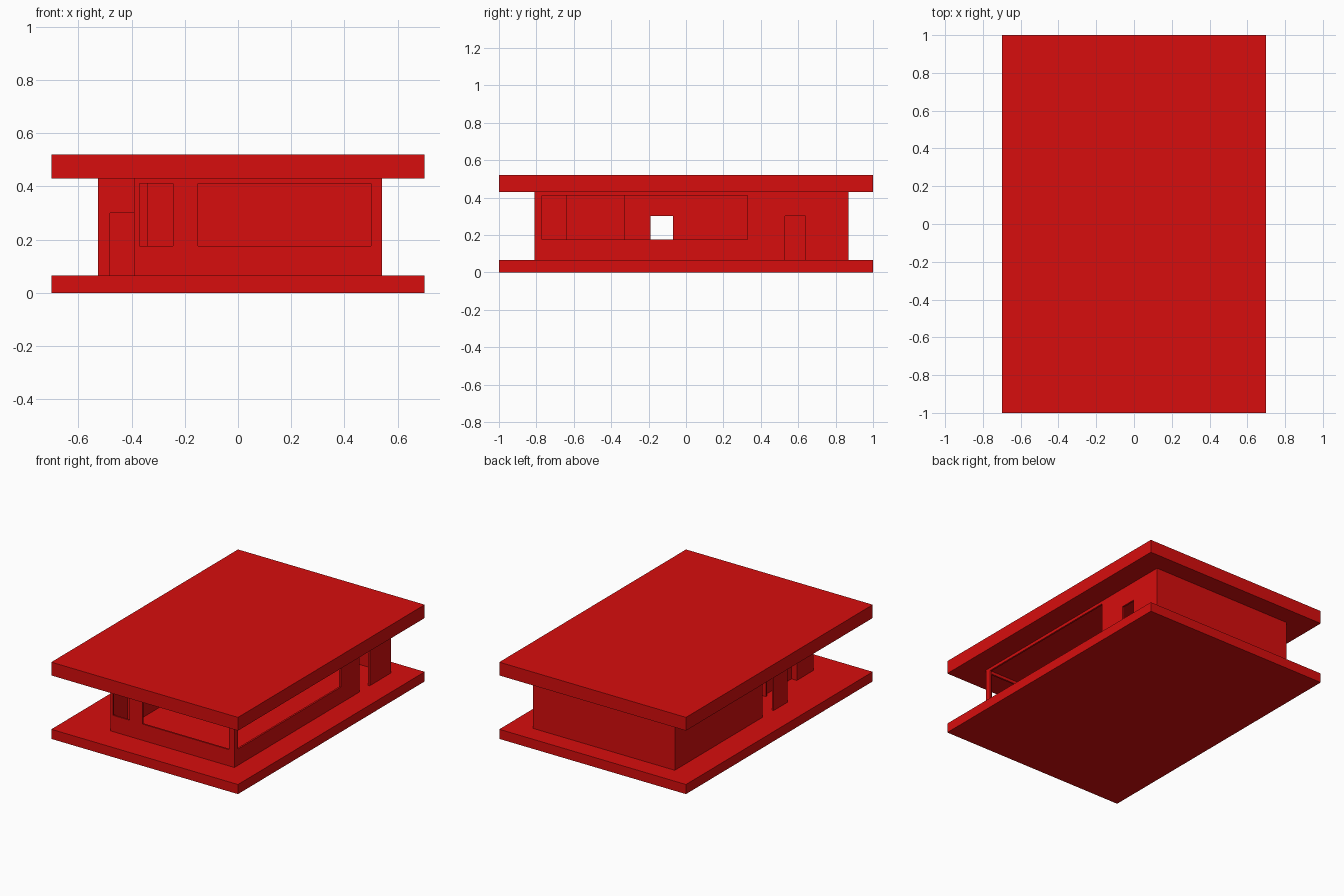
import bpy
import bmesh

cube = bpy.data.objects.get("Cube")
if cube:
    bpy.data.objects.remove(cube, do_unlink=True)

BASE_TOP, ROOF_BOTTOM, HEIGHT = 0.065, 0.43, 0.52
WALL = 0.012

red = bpy.data.materials.new("red")
red.use_nodes = True
colour = (0.68, 0.004, 0.004, 1)
red.diffuse_color = colour
red.node_tree.nodes["Principled BSDF"].inputs["Base Color"].default_value = colour


def make_object(name, bm):
    mesh = bpy.data.meshes.new(name)
    bm.to_mesh(mesh)
    bm.free()
    mesh.materials.append(red)
    obj = bpy.data.objects.new(name, mesh)
    bpy.context.collection.objects.link(obj)
    return obj


def box(name, low, high):
    bm = bmesh.new()
    bmesh.ops.create_cube(bm, size=1)
    for v in bm.verts:
        v.co = [high[i] if v.co[i] > 0 else low[i] for i in range(3)]
    return make_object(name, bm)


# Floor and roof slabs
box("base_slab", (-0.7, -1, 0), (0.7, 1, BASE_TOP))
box("roof_slab", (-0.7, -1, ROOF_BOTTOM), (0.7, 1, HEIGHT))

# Thin wall following the stepped floor plan
plan = [(0.54, -0.81), (0.54, 0.87), (-0.525, 0.87), (-0.525, -0.34),
        (-0.35, -0.34), (-0.35, -0.63), (-0.39, -0.63), (-0.39, -0.81)]
bm = bmesh.new()
lower = [bm.verts.new((x, y, BASE_TOP)) for x, y in plan]
upper = [bm.verts.new((x, y, ROOF_BOTTOM)) for x, y in plan]
for i in range(len(plan)):
    j = (i + 1) % len(plan)
    bm.faces.new((lower[i], lower[j], upper[j], upper[i]))
walls = make_object("walls", bm)
solid = walls.modifiers.new("thickness", 'SOLIDIFY')
solid.thickness = WALL
solid.offset = -1
solid.use_even_offset = True

# Window and door openings: x range, y range, z range
window_z = (0.175, 0.41)
door_z = (0.03, 0.30)
openings = [
    ("front_small_window", (-0.37, -0.245), (-0.85, -0.77), window_z),
    ("front_wide_window", (-0.15, 0.50), (-0.85, -0.77), window_z),
    ("side_wide_window", (0.50, 0.58), (-0.77, 0.33), window_z),
    ("side_door", (0.50, 0.58), (0.53, 0.64), door_z),
    ("left_door", (-0.56, -0.49), (-0.19, -0.07), door_z),
    ("recess_door", (-0.48, -0.37), (-0.38, -0.30), door_z),
]
cutters = []
for name, xs, ys, zs in openings:
    cutter = box(name + "_cutter", *zip(xs, ys, zs))
    cutter.hide_render = True
    cut = walls.modifiers.new(name, 'BOOLEAN')
    cut.operation = 'DIFFERENCE'
    cut.solver = 'EXACT'
    cut.object = cutter
    cutters.append(cutter)

# Bake the openings into the wall and drop the cutters
bpy.context.view_layer.update()
evaluated = walls.evaluated_get(bpy.context.evaluated_depsgraph_get())
baked = bpy.data.meshes.new_from_object(evaluated)
walls.modifiers.clear()
walls.data = baked
for cutter in cutters:
    bpy.data.objects.remove(cutter, do_unlink=True)
